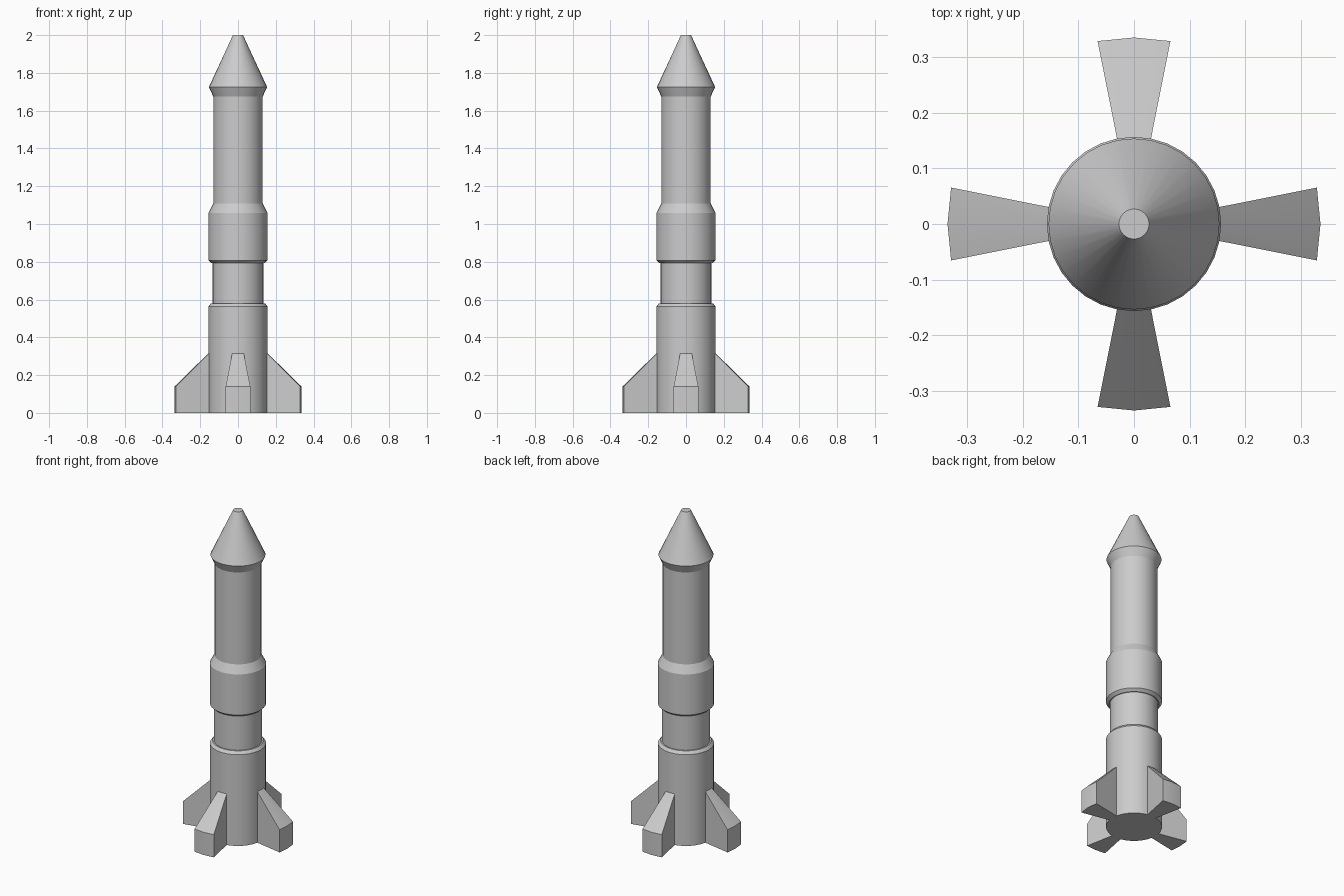
import bpy
import bmesh
from math import cos, sin, pi, radians

SEGMENTS = 32
BODY_R = 0.157
FIN_R = 0.336

cube = bpy.data.objects.get("Cube")
if cube:
    bpy.data.objects.remove(cube, do_unlink=True)

grey = bpy.data.materials.new("light_grey")
grey.use_nodes = True
colour = (0.6, 0.6, 0.6, 1.0)
grey.diffuse_color = colour
grey.node_tree.nodes["Principled BSDF"].inputs["Base Color"].default_value = colour


def finish(bm, name):
    """Turn a bmesh into a shaded, coloured object."""
    bmesh.ops.recalc_face_normals(bm, faces=bm.faces)
    mesh = bpy.data.meshes.new(name)
    bm.to_mesh(mesh)
    bm.free()
    mesh.materials.append(grey)
    mesh.shade_smooth()
    mesh.set_sharp_from_angle(angle=radians(25))
    obj = bpy.data.objects.new(name, mesh)
    bpy.context.collection.objects.link(obj)
    return obj


def lathe(name, profile):
    """Revolve (radius, height) points; the two ends are capped."""
    bm = bmesh.new()
    rings = []
    for r, z in profile:
        angles = [2 * pi * i / SEGMENTS for i in range(SEGMENTS)]
        rings.append([bm.verts.new((r * cos(a), r * sin(a), z)) for a in angles])
    for low, high in zip(rings, rings[1:]):
        for i in range(SEGMENTS):
            j = (i + 1) % SEGMENTS
            bm.faces.new((low[i], low[j], high[j], high[i]))
    bm.faces.new(rings[0])
    bm.faces.new(rings[-1])
    return finish(bm, name)


def fin(name, heading):
    """Wedge two body segments wide, flaring outward with a sloped top."""
    section = [(BODY_R, 0), (FIN_R, 0), (FIN_R, 0.14), (BODY_R, 0.315)]
    bm = bmesh.new()
    slices = []
    for step in (-1, 0, 1):
        a = heading + step * 2 * pi / SEGMENTS
        slices.append([bm.verts.new((r * cos(a), r * sin(a), z)) for r, z in section])
    for near, far in zip(slices, slices[1:]):
        for i in range(4):
            j = (i + 1) % 4
            bm.faces.new((near[i], near[j], far[j], far[i]))
    bm.faces.new(slices[0])
    bm.faces.new(slices[-1])
    return finish(bm, name)


# Stacked body sections, bottom to top
lathe("booster_stage", [(BODY_R, 0), (BODY_R, 0.563), (0.143, 0.58)])
lathe("lower_neck", [(0.135, 0.58), (0.135, 0.793)])
lathe("middle_collar", [(0.14, 0.793), (BODY_R, 0.808),
                        (BODY_R, 1.058), (0.131, 1.108)])
lathe("upper_stage", [(0.131, 1.108), (0.131, 1.675)])
lathe("nose_cone", [(0.131, 1.675), (0.154, 1.725), (0.027, 2.0)])

# Four stabilising fins around the booster
for index, side in enumerate(("left", "back", "right", "front")):
    fin(side + "_fin", index * pi / 2)
